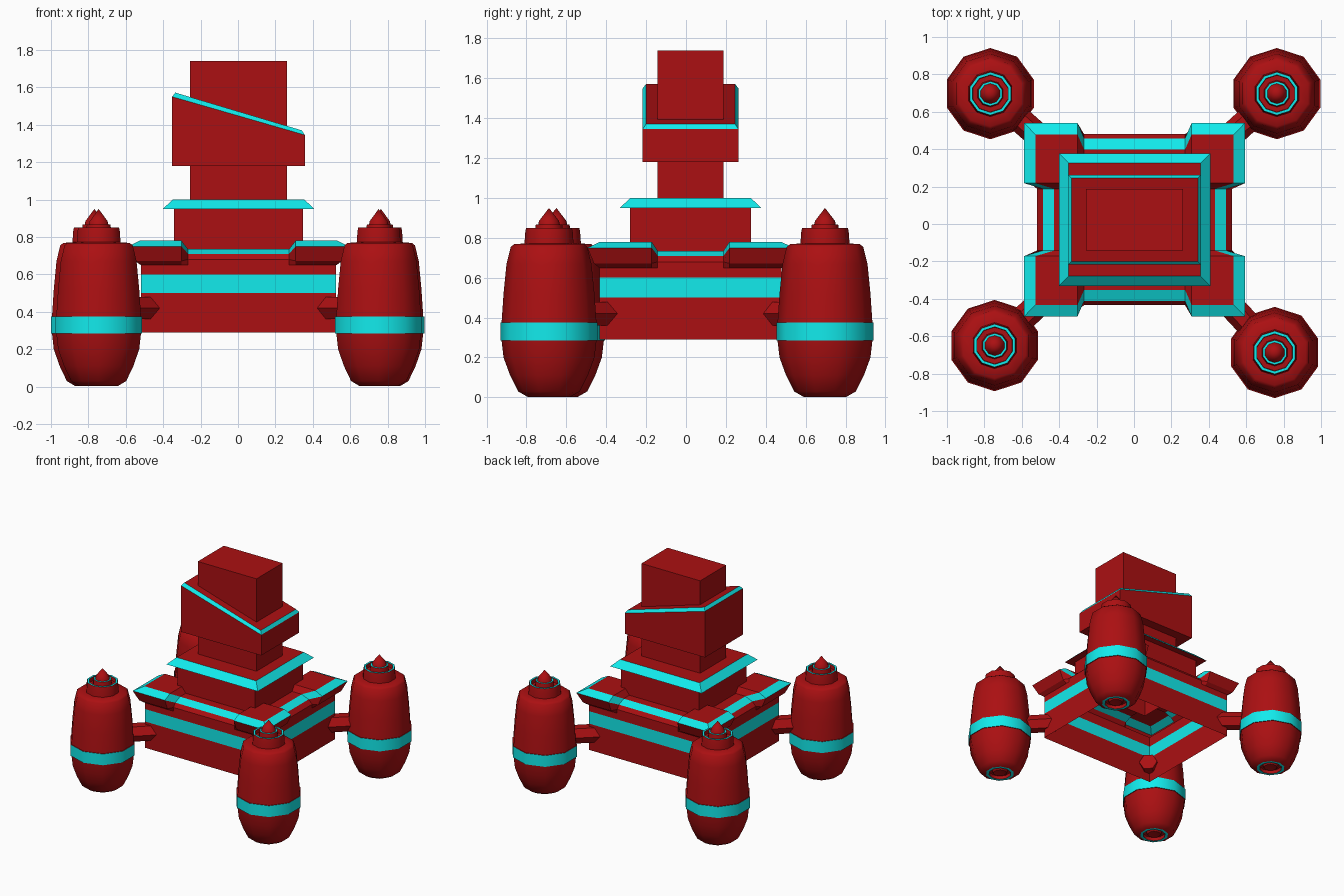
import bpy, bmesh, math
from mathutils import Vector

if "Cube" in bpy.data.objects:
    bpy.data.objects.remove(bpy.data.objects["Cube"])


def material(name, rgb):
    m = bpy.data.materials.new(name)
    m.diffuse_color = (*rgb, 1)
    m.use_nodes = True
    m.node_tree.nodes["Principled BSDF"].inputs["Base Color"].default_value = m.diffuse_color
    return m


RED = material("red", (0.41, 0.005, 0.006))
CYAN = material("cyan", (0.006, 0.83, 0.84))
CX, CY = 0.003, 0.023      # centre of the tower in plan


def loft(name, rings, cyan=(), cap_start=False, cap_end=False, smooth=None):
    """Skin closed rings of points; bands whose index is in cyan get the accent colour."""
    bm = bmesh.new()
    rows = [[bm.verts.new(p) for p in r] for r in rings]
    n = len(rows[0])
    for i, (a, b) in enumerate(zip(rows, rows[1:])):
        for k in range(n):
            f = bm.faces.new((a[k], a[(k + 1) % n], b[(k + 1) % n], b[k]))
            f.material_index = int(i in cyan)
    if cap_start:
        bm.faces.new(rows[0][::-1])
    if cap_end:
        bm.faces.new(rows[-1])
    # merging also collapses zero-radius rings into fans
    bmesh.ops.remove_doubles(bm, verts=bm.verts, dist=1e-5)
    bmesh.ops.recalc_face_normals(bm, faces=bm.faces)
    me = bpy.data.meshes.new(name)
    bm.to_mesh(me)
    bm.free()
    me.materials.append(RED)
    me.materials.append(CYAN)
    if smooth:
        me.shade_smooth()
        me.set_sharp_from_angle(angle=math.radians(smooth))
    ob = bpy.data.objects.new(name, me)
    bpy.context.collection.objects.link(ob)
    return ob


def rect(hx, hy, z, z_right=None):
    """Rectangle ring; z_right lets the +x side sit at another height."""
    zr = z if z_right is None else z_right
    return [(CX - hx, CY - hy, z), (CX + hx, CY - hy, zr),
            (CX + hx, CY + hy, zr), (CX - hx, CY + hy, z)]


# lower hull, open underneath, with its accent band
loft("hull", [rect(0.522, 0.457, z) for z in (0.29, 0.5, 0.6, 0.68)], cyan=(1,))


def rim_ring(mid, bump):
    """Plan outline with raised corner blocks, mirrored into four quadrants."""
    mx, my, mz = mid
    bx, by, bz = bump
    quad = [(mx, 0.165, mz), (bx, 0.195, bz), (bx, by, bz), (0.305, by, bz), (0.27, my, mz)]
    pts = []
    for sx, sy in ((1, 1), (-1, 1), (-1, -1), (1, -1)):
        q = quad if sx * sy > 0 else quad[::-1]
        pts += [(CX + sx * x, CY + sy * y, z) for x, y, z in q]
    return pts


# moulded rim with four corner blocks
loft("rim", [
    rim_ring((0.522, 0.457, 0.65), (0.523, 0.458, 0.65)),
    rim_ring((0.522, 0.457, 0.68), (0.555, 0.485, 0.672)),
    rim_ring((0.490, 0.435, 0.71), (0.590, 0.517, 0.75)),
    rim_ring((0.430, 0.375, 0.735), (0.530, 0.455, 0.78)),
    rim_ring((0.345, 0.303, 0.735), (0.345, 0.303, 0.78)),
], cyan=(2,))

# second tier, flared cornice and central column
loft("tower", [
    rect(0.345, 0.303, 0.735), rect(0.345, 0.303, 0.95),
    rect(0.405, 0.355, 0.95), rect(0.352, 0.302, 1.0),
    rect(0.26, 0.165, 1.0), rect(0.26, 0.165, 1.74),
], cyan=(2,), cap_end=True)

# slanted collar around the column
loft("collar", [
    rect(0.355, 0.24, 1.18), rect(0.355, 0.24, 1.55, 1.345),
    rect(0.338, 0.223, 1.572, 1.37),
], cyan=(1,), cap_start=True, cap_end=True)

# pod profile (radius, height) from underside to tip
POD = [(0.0, 0.02), (0.05, 0.01), (0.06, 0.03), (0.085, 0.03), (0.085, 0.003),
       (0.108, 0.003), (0.155, 0.03), (0.195, 0.11), (0.228, 0.20), (0.238, 0.285),
       (0.244, 0.285), (0.244, 0.375), (0.238, 0.375), (0.228, 0.52), (0.213, 0.67),
       (0.192, 0.755), (0.175, 0.768), (0.123, 0.772), (0.119, 0.83), (0.115, 0.85),
       (0.100, 0.85), (0.098, 0.82), (0.072, 0.82), (0.066, 0.868),
       (0.054, 0.868), (0.050, 0.885), (0.0, 0.95)]
POD_CYAN = (4, 10, 19, 23)


def pod(name, x, y):
    ang = [math.pi / 2 + math.tau * k / 10 for k in range(10)]
    rings = [[(x + r * math.cos(a), y + r * math.sin(a), z) for a in ang] for r, z in POD]
    loft(name, rings, cyan=POD_CYAN, smooth=40)


def strut(name, start, end, r=0.068):
    a, b = Vector(start), Vector(end)
    side = (b - a).normalized().cross(Vector((0, 0, 1)))
    ring = lambda c: [c + side * r * math.cos(k * math.tau / 6)
                      + Vector((0, 0, r * math.sin(k * math.tau / 6))) for k in range(6)]
    loft(name, [ring(a), ring(b)], cap_start=True, cap_end=True)


# four pods on diagonal struts
for label, x, y in (("back_left", -0.768, 0.697), ("back_right", 0.764, 0.697),
                    ("front_left", -0.745, -0.65), ("front_right", 0.752, -0.687)):
    pod(label + "_pod", x, y)
    sx, sy = math.copysign(1, x), math.copysign(1, y)
    strut(label + "_strut", (x, y, 0.42), (CX + sx * 0.46, CY + sy * 0.40, 0.42))
